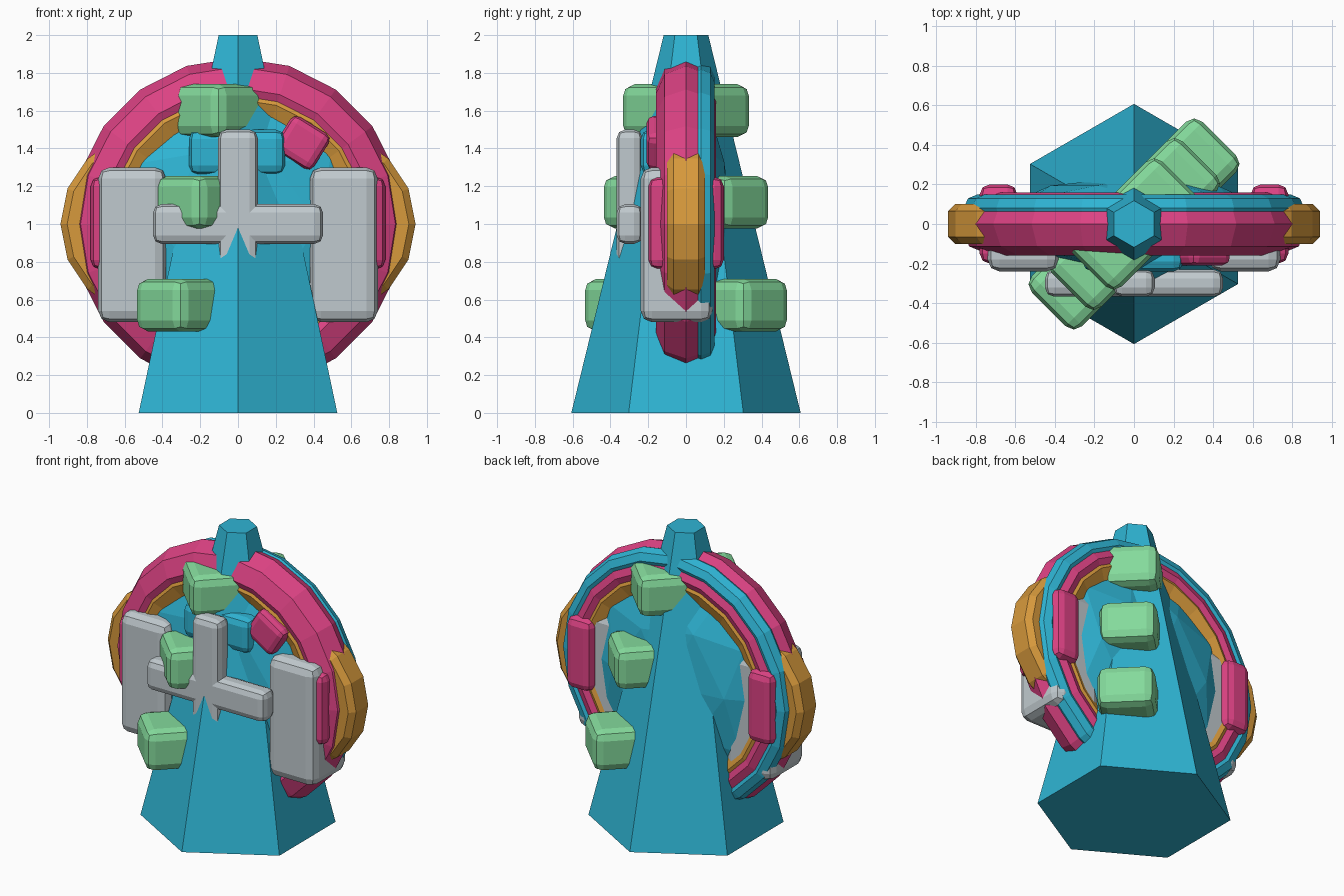
import bpy, math
from math import radians, pi

if "Cube" in bpy.data.objects:
    bpy.data.objects.remove(bpy.data.objects["Cube"])


def material(name, rgb):
    m = bpy.data.materials.new(name)
    m.diffuse_color = (*rgb, 1)
    m.use_nodes = True
    m.node_tree.nodes["Principled BSDF"].inputs["Base Color"].default_value = m.diffuse_color
    return m


BLUE = material("blue", (0.028, 0.46, 0.66))
PINK = material("pink", (0.72, 0.055, 0.23))
ORANGE = material("orange", (0.68, 0.32, 0.045))
GREEN = material("green", (0.23, 0.70, 0.33))
GREY = material("grey", (0.53, 0.59, 0.62))


def finish(name, mat):
    o = bpy.context.object
    o.name = name
    o.data.materials.append(mat)
    return o


def bevel(o, width, segments):
    b = o.modifiers.new("bevel", 'BEVEL')
    b.width, b.segments = width, segments
    b.limit_method, b.angle_limit = 'ANGLE', radians(50)


def block(name, mat, x, y, z, rot=(0, 0, 0), width=0.05):
    """Rounded box given by its ranges on each axis, turned about its centre."""
    lo, hi = zip(x, y, z)
    bpy.ops.mesh.primitive_cube_add(
        size=1, location=[(a + b) / 2 for a, b in zip(lo, hi)], rotation=rot)
    o = finish(name, mat)
    o.scale = [b - a for a, b in zip(lo, hi)]
    bpy.ops.object.transform_apply(location=False, rotation=False, scale=True)
    bevel(o, width, 2)
    return o


def ring(name, mat, major, minor, y=0):
    bpy.ops.mesh.primitive_torus_add(
        major_radius=major, minor_radius=minor, major_segments=20,
        minor_segments=8, location=(0, y, 1), rotation=(pi / 2, 0, 0))
    return finish(name, mat)


# Six-sided tapered tower
bpy.ops.mesh.primitive_cone_add(vertices=6, radius1=0.607, radius2=0.118,
                                depth=2, location=(0, 0, 1))
finish("tower", BLUE)

# Flattened dome filling the rings
bpy.ops.mesh.primitive_ico_sphere_add(subdivisions=2, radius=1, location=(0, 0, 1))
finish("dome", BLUE).scale = (0.72, 0.24, 0.72)

# Nested rings
ring("main_ring", PINK, 0.72, 0.16)
ring("inner_ring", ORANGE, 0.66, 0.152)
ring("back_ring", BLUE, 0.79, 0.07, 0.08)

# Mirrored side parts
for side, s in (("left", -1), ("right", 1)):
    bpy.ops.mesh.primitive_cylinder_add(vertices=16, radius=0.49, depth=0.2,
                                        location=(s * 0.45, 0, 1),
                                        rotation=(pi / 2, 0, 0))
    bevel(finish(side + "_side_disc", ORANGE), 0.035, 1)
    block(side + "_grey_panel", GREY, sorted((s * 0.38, s * 0.74)),
          (-0.24, 0.14), (0.48, 1.3), width=0.06)
    block(side + "_pink_pad", PINK, sorted((s * 0.59, s * 0.78)),
          (-0.2, 0.2), (0.76, 1.25))

# Grey cross on the front
block("cross_upright", GREY, (-0.105, 0.105), (-0.367, -0.23), (0.5, 1.5), width=0.045)
block("cross_bar", GREY, (-0.45, 0.45), (-0.367, -0.23), (0.895, 1.105), width=0.045)

# Green beams running diagonally through the tower
for name, half, z in (("lower", 0.61, 0.57), ("middle", 0.47, 1.115), ("upper", 0.325, 1.6)):
    block(name + "_beam", GREEN, (-half, half), (-0.18, 0.18),
          (z - 0.14, z + 0.14), rot=(0, 0, pi / 4), width=0.06)

# Small blocks on the front of the dome
block("blue_block", BLUE, (-0.26, 0.25), (-0.24, 0), (1.26, 1.5))
block("pink_block", PINK, (0.22, 0.46), (-0.21, 0), (1.32, 1.54),
      rot=(0, radians(32), 0), width=0.04)
